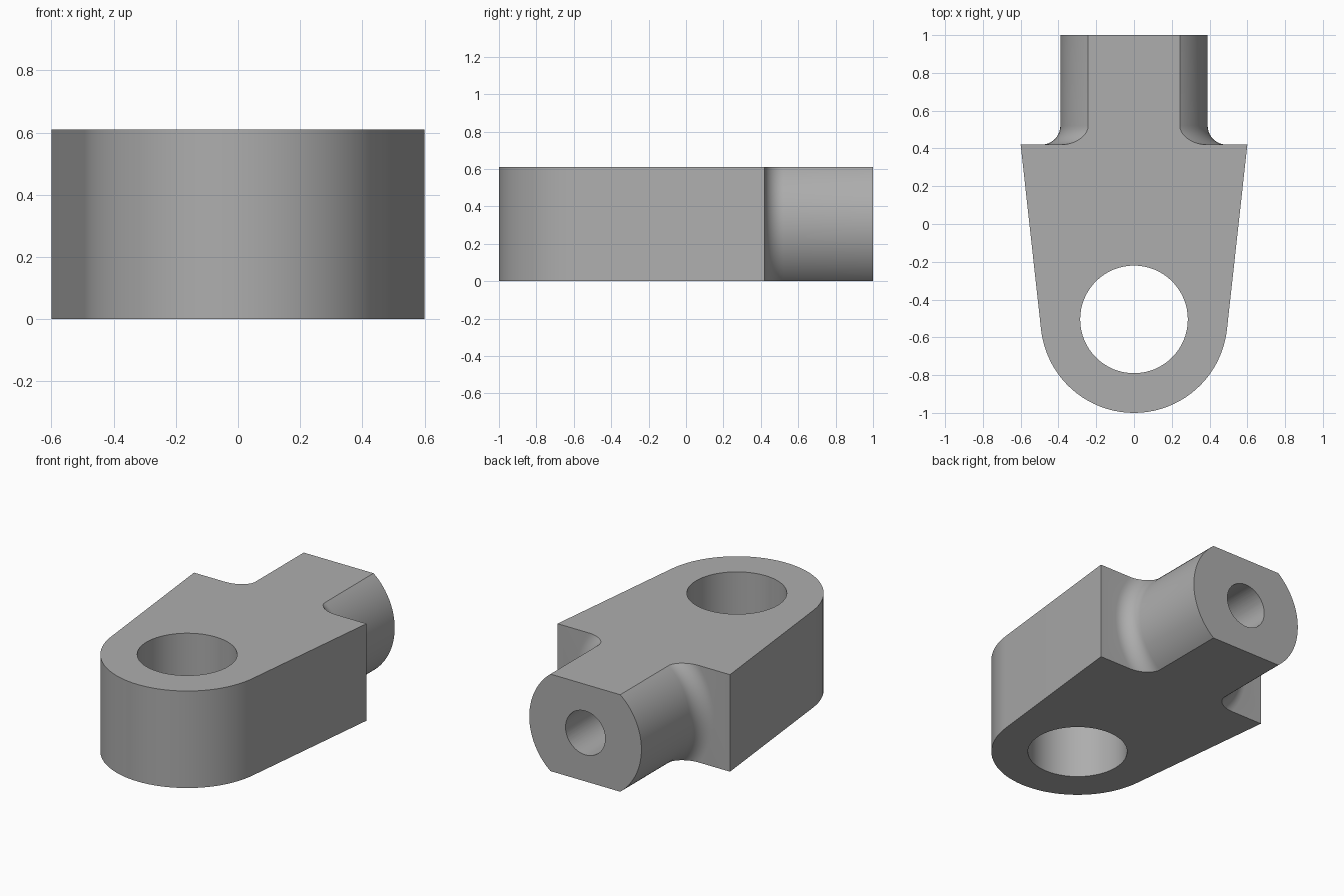
import bpy, bmesh
from math import sin, cos, pi, radians, atan2, acos, hypot
from mathutils import Matrix, Vector

if "Cube" in bpy.data.objects:
    bpy.data.objects.remove(bpy.data.objects["Cube"])

HEIGHT = 0.61
MID = HEIGHT / 2
EYE_Y, EYE_R, HOLE_R = -0.505, 0.495, 0.285
SHOULDER_Y, SHOULDER_X = 0.42, 0.6
SHANK_R, FILLET, BORE_R = 0.39, 0.1, 0.138

steel = bpy.data.materials.new("plain grey steel")
steel.use_nodes = True
grey = (0.42, 0.42, 0.42, 1)
steel.diffuse_color = grey
steel.node_tree.nodes["Principled BSDF"].inputs["Base Color"].default_value = grey


def finish(bm, name):
    bmesh.ops.recalc_face_normals(bm, faces=bm.faces)
    mesh = bpy.data.meshes.new(name)
    bm.to_mesh(mesh)
    bm.free()
    mesh.materials.append(steel)
    obj = bpy.data.objects.new(name, mesh)
    bpy.context.collection.objects.link(obj)
    return obj


def cylinder(name, radius, length, centre, turn=0):
    bm = bmesh.new()
    place = Matrix.Translation(centre) @ Matrix.Rotation(turn, 4, 'X')
    bmesh.ops.create_cone(bm, cap_ends=True, segments=64, radius1=radius,
                          radius2=radius, depth=length, matrix=place)
    return finish(bm, name)


def combine(target, tool, operation):
    mod = target.modifiers.new(operation.lower(), 'BOOLEAN')
    mod.operation, mod.object, mod.solver = operation, tool, 'EXACT'
    bpy.context.view_layer.objects.active = target
    bpy.ops.object.modifier_apply(modifier=mod.name)
    bpy.data.objects.remove(tool)


# Tapered body: rounded eye with straight sides tangent to it, over-tall for trimming
rise = SHOULDER_Y - EYE_Y
tangent = atan2(rise, SHOULDER_X) - acos(EYE_R / hypot(SHOULDER_X, rise))
steps = 40
outline = [(SHOULDER_X, SHOULDER_Y), (-SHOULDER_X, SHOULDER_Y)]
for i in range(steps + 1):
    a = pi - tangent + (pi + 2 * tangent) * i / steps
    outline.append((EYE_R * cos(a), EYE_Y + EYE_R * sin(a)))
bm = bmesh.new()
base = bm.faces.new([bm.verts.new((x, y, MID - 1)) for x, y in outline])
top = bmesh.ops.extrude_face_region(bm, geom=[base])["geom"]
bmesh.ops.translate(bm, vec=(0, 0, 2), verts=[v for v in top if isinstance(v, bmesh.types.BMVert)])
body = finish(bm, "rod_end_body")

# Round shank with a fillet at the shoulder, turned around the y axis
profile = [(0, 1), (SHANK_R, 1)]
for i in range(11):
    a = radians(90) * i / 10
    profile.append((SHANK_R + FILLET * (1 - cos(a)), SHOULDER_Y + FILLET * (1 - sin(a))))
profile += [(SHANK_R + FILLET, SHOULDER_Y - 0.05), (0, SHOULDER_Y - 0.05)]
bm = bmesh.new()
points = [bm.verts.new((r, y, MID)) for r, y in profile]
edges = [bm.edges.new(pair) for pair in zip(points, points[1:])]
bmesh.ops.spin(bm, geom=points + edges, cent=(0, 0, MID), axis=(0, 1, 0),
               angle=2 * pi, steps=96)
bmesh.ops.remove_doubles(bm, verts=bm.verts, dist=0.0001)
combine(body, finish(bm, "shank"), 'UNION')

# Trim to flat top and bottom
bm = bmesh.new()
bmesh.ops.create_cube(bm, size=1, matrix=Matrix.Translation((0, 0, MID))
                      @ Matrix.Diagonal((3, 3, HEIGHT, 1)))
combine(body, finish(bm, "trim_slab"), 'INTERSECT')

# Eye hole through the body and blind bore in the shank end
combine(body, cylinder("eye_hole", HOLE_R, 2, Vector((0, EYE_Y, MID))), 'DIFFERENCE')
combine(body, cylinder("shank_bore", BORE_R, 1.2, Vector((0, 1, MID)), pi / 2), 'DIFFERENCE')

bpy.ops.object.select_all(action='DESELECT')
body.select_set(True)
bpy.context.view_layer.objects.active = body
bpy.ops.object.shade_smooth_by_angle(angle=radians(30))
